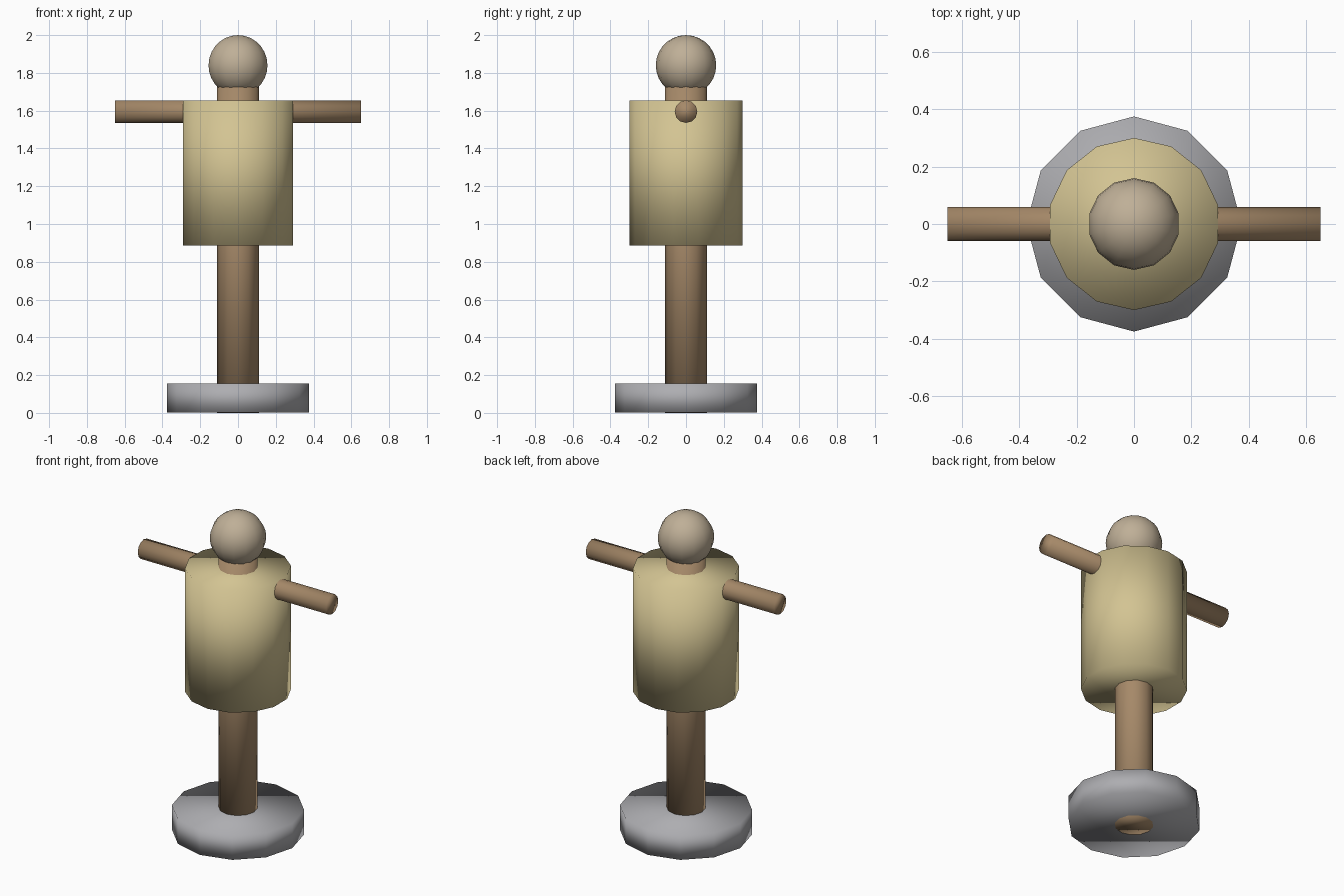
import bpy
from math import pi

if "Cube" in bpy.data.objects:
    bpy.data.objects.remove(bpy.data.objects["Cube"])


def material(name, rgb):
    mat = bpy.data.materials.new(name)
    mat.diffuse_color = (*rgb, 1)
    mat.use_nodes = True
    mat.node_tree.nodes["Principled BSDF"].inputs["Base Color"].default_value = mat.diffuse_color
    return mat


def finish(name, mat):
    obj = bpy.context.object
    obj.name = name
    obj.data.materials.append(mat)
    bpy.ops.object.shade_smooth()
    return obj


def rod(name, sides, radius, start, end, mat, axis="Z", offset=0):
    """Capped cylinder from start to end along Z or X."""
    mid = (start + end) / 2
    along_x = axis == "X"
    bpy.ops.mesh.primitive_cylinder_add(
        vertices=sides, radius=radius, depth=end - start,
        location=(mid, 0, offset) if along_x else (0, 0, mid),
        rotation=(0, pi / 2 if along_x else 0, 0))
    return finish(name, mat)


wood = material("wood", (0.38, 0.25, 0.14))
straw = material("straw", (0.65, 0.55, 0.29))
cloth = material("cloth", (0.52, 0.43, 0.31))
stone = material("stone", (0.42, 0.42, 0.44))

# Stone foot and the post running through it
rod("base", 12, 0.375, 0.002, 0.155, stone)
rod("post", 12, 0.11, 0.0, 1.75, wood)

# Padded body and the crossbar forming both arms
rod("body", 14, 0.30, 0.885, 1.655, straw)
rod("arms", 12, 0.06, -0.65, 0.65, wood, "X", 1.595)

# Head
bpy.ops.mesh.primitive_uv_sphere_add(
    segments=14, ring_count=14, radius=0.16, location=(0, 0, 1.84))
finish("head", cloth)
